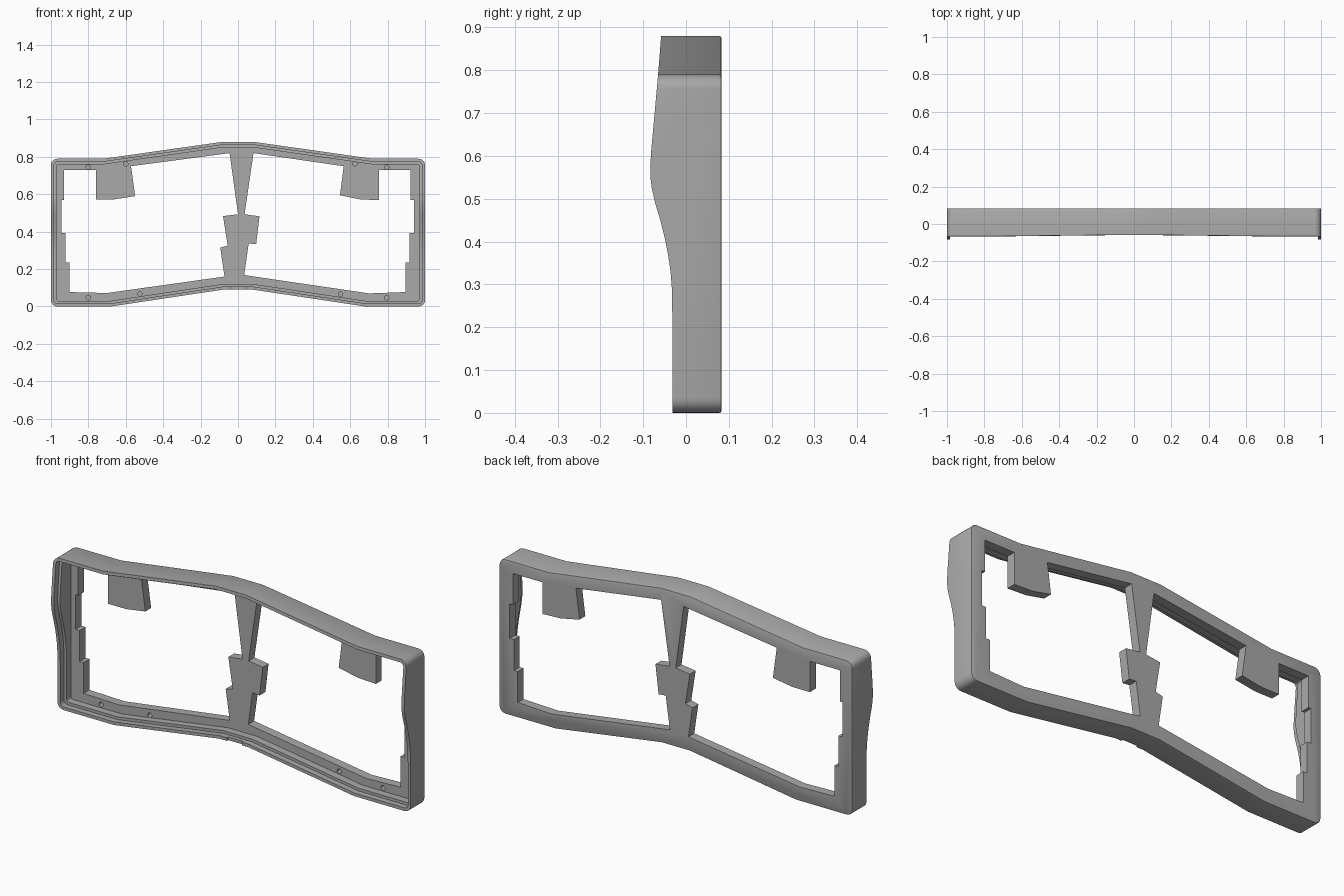
import bpy
import bmesh
from math import radians, tan, cos, sin, pi
from mathutils import Vector

cube = bpy.data.objects.get("Cube")
if cube:
    bpy.data.objects.remove(cube, do_unlink=True)

BACK, FLOOR = 0.083, 0.036
WALL, LIP, STEP = 0.03, 0.016, 0.03

grey = bpy.data.materials.new("matte_grey")
grey.use_nodes = True
grey.diffuse_color = (0.4, 0.4, 0.4, 1)
grey.node_tree.nodes["Principled BSDF"].inputs["Base Color"].default_value = (0.4, 0.4, 0.4, 1)


def prism(name, points, start, end, axis="y"):
    """Extrude a polygon of (x, z) along y, or of (y, z) along x."""
    place = (lambda a, b, d: (a, d, b)) if axis == "y" else (lambda a, b, d: (d, a, b))
    bm = bmesh.new()
    base = bm.faces.new([bm.verts.new(place(a, b, start)) for a, b in points])
    ext = bmesh.ops.extrude_face_region(bm, geom=[base])
    shift = Vector(place(0, 0, end - start))
    bmesh.ops.translate(bm, vec=shift, verts=[g for g in ext["geom"] if isinstance(g, bmesh.types.BMVert)])
    bmesh.ops.recalc_face_normals(bm, faces=bm.faces)
    mesh = bpy.data.meshes.new(name)
    bm.to_mesh(mesh)
    bm.free()
    mesh.materials.append(grey)
    obj = bpy.data.objects.new(name, mesh)
    bpy.context.collection.objects.link(obj)
    return obj


def combine(target, tool, operation="DIFFERENCE"):
    """Apply a boolean and throw the cutter away."""
    tool.hide_render = True
    mod = target.modifiers.new("cut", "BOOLEAN")
    mod.operation, mod.object, mod.solver = operation, tool, "EXACT"
    bpy.context.view_layer.objects.active = target
    bpy.ops.object.modifier_apply(modifier=mod.name)
    bpy.data.objects.remove(tool, do_unlink=True)


def inset(points, amount):
    """Move every side of a counter-clockwise polygon inward."""
    out = []
    for i, p in enumerate(points):
        p = Vector(p)
        a = (p - Vector(points[i - 1])).normalized()
        b = (Vector(points[(i + 1) % len(points)]) - p).normalized()
        na, nb = Vector((-a.y, a.x)), Vector((-b.y, b.x))
        out.append(p + (na + nb) * amount / (1 + na.dot(nb)))
    return out


def rounded(points, radius):
    """Round the square corners, leaving the shallow bends crisp."""
    out = []
    for i, p in enumerate(points):
        p = Vector(p)
        a = (Vector(points[i - 1]) - p).normalized()
        b = (Vector(points[(i + 1) % len(points)]) - p).normalized()
        if abs(a.dot(b)) > 0.5:
            out.append(p)
            continue
        for k in range(7):
            t = k / 6 * pi / 2
            out.append(p + a * radius * (1 - sin(t)) + b * radius * (1 - cos(t)))
    return out


# Outer outline, mirrored about the centre
half = [(0.08, 0.09), (0.68, 0), (1, 0), (1, 0.79), (0.72, 0.79), (0.085, 0.88)]
outline = half + [(-x, z) for x, z in reversed(half)]

# Body with a small chamfer round the back edge
case = prism("keyboard_frame", rounded(outline, 0.035), -0.15, BACK)
bm = bmesh.new()
bm.from_mesh(case.data)
rim = [e for e in bm.edges if all(v.co.y > BACK - 0.001 for v in e.verts)]
bmesh.ops.bevel(bm, geom=rim, offset=0.005, segments=2, profile=0.5, affect="EDGES")
bm.to_mesh(case.data)
bm.free()

# Swept front edge, seen from the side: (y, z)
sweep = [(-0.032, -0.1), (-0.032, 0.23), (-0.033, 0.29), (-0.036, 0.33), (-0.042, 0.37), (-0.05, 0.41),
         (-0.06, 0.45), (-0.072, 0.49), (-0.08, 0.525), (-0.083, 0.55), (-0.0835, 0.575),
         (-0.081, 0.615), (-0.066, 0.78), (-0.0565, 0.9)]


def front_region(name, shift):
    pts = [(y + shift, z) for y, z in sweep]
    return prism(name, pts + [(-0.3, 0.9), (-0.3, -0.1)], -1.2, 1.2, "x")


combine(case, front_region("front_cutter", 0))

# Main recess, then the wider step just behind the lip
combine(case, prism("recess_cutter", rounded(inset(outline, WALL), 0.012), -0.25, FLOOR))
step = prism("step_cutter", rounded(inset(outline, LIP), 0.02), -0.25, FLOOR - 0.001)
combine(step, front_region("step_limit", STEP), "INTERSECT")
combine(case, step)

# Two key openings in the plate
left_side = [(0.083, 0.82), (0.565, 0.75), (0.545, 0.595), (0.65, 0.573), (0.755, 0.568), (0.755, 0.73),
             (0.922, 0.73), (0.922, 0.57), (0.94, 0.57), (0.94, 0.393), (0.917, 0.393), (0.917, 0.235),
             (0.895, 0.235), (0.895, 0.077), (0.7, 0.07), (0.033, 0.168), (0.057, 0.337), (0.097, 0.333),
             (0.115, 0.482), (0.035, 0.493)]
right_side = [(-0.045, 0.82), (-0.572, 0.75), (-0.55, 0.59), (-0.66, 0.573), (-0.76, 0.573), (-0.76, 0.73),
              (-0.93, 0.73), (-0.93, 0.57), (-0.945, 0.57), (-0.945, 0.393), (-0.922, 0.393), (-0.922, 0.235),
              (-0.9, 0.235), (-0.9, 0.077), (-0.7, 0.072), (-0.072, 0.16), (-0.095, 0.315), (-0.055, 0.325),
              (-0.08, 0.483), (0, 0.493)]
for side in (left_side, right_side):
    combine(case, prism("opening_cutter", side, -0.1, 0.2))

# Blind screw holes in the plate
for x, z in [(-0.8, 0.745), (-0.6, 0.763), (0.625, 0.763), (0.795, 0.745),
             (-0.8, 0.047), (-0.525, 0.066), (0.548, 0.066), (0.795, 0.047)]:
    ring = [(x + 0.012 * cos(k * pi / 8), z + 0.012 * sin(k * pi / 8)) for k in range(16)]
    combine(case, prism("hole_cutter", ring, FLOOR - 0.01, FLOOR + 0.03))

# Shallow cable notch in the lower lip
notch = [(-0.04, 0.05), (0.045, 0.05), (0.045, 0.13), (-0.04, 0.13)]
combine(case, prism("notch_cutter", notch, -0.1, -0.022))

# Smooth the sweep and corners, keep the hard edges
bpy.ops.object.select_all(action="DESELECT")
case.select_set(True)
bpy.context.view_layer.objects.active = case
bpy.ops.object.shade_smooth_by_angle(angle=radians(25))
